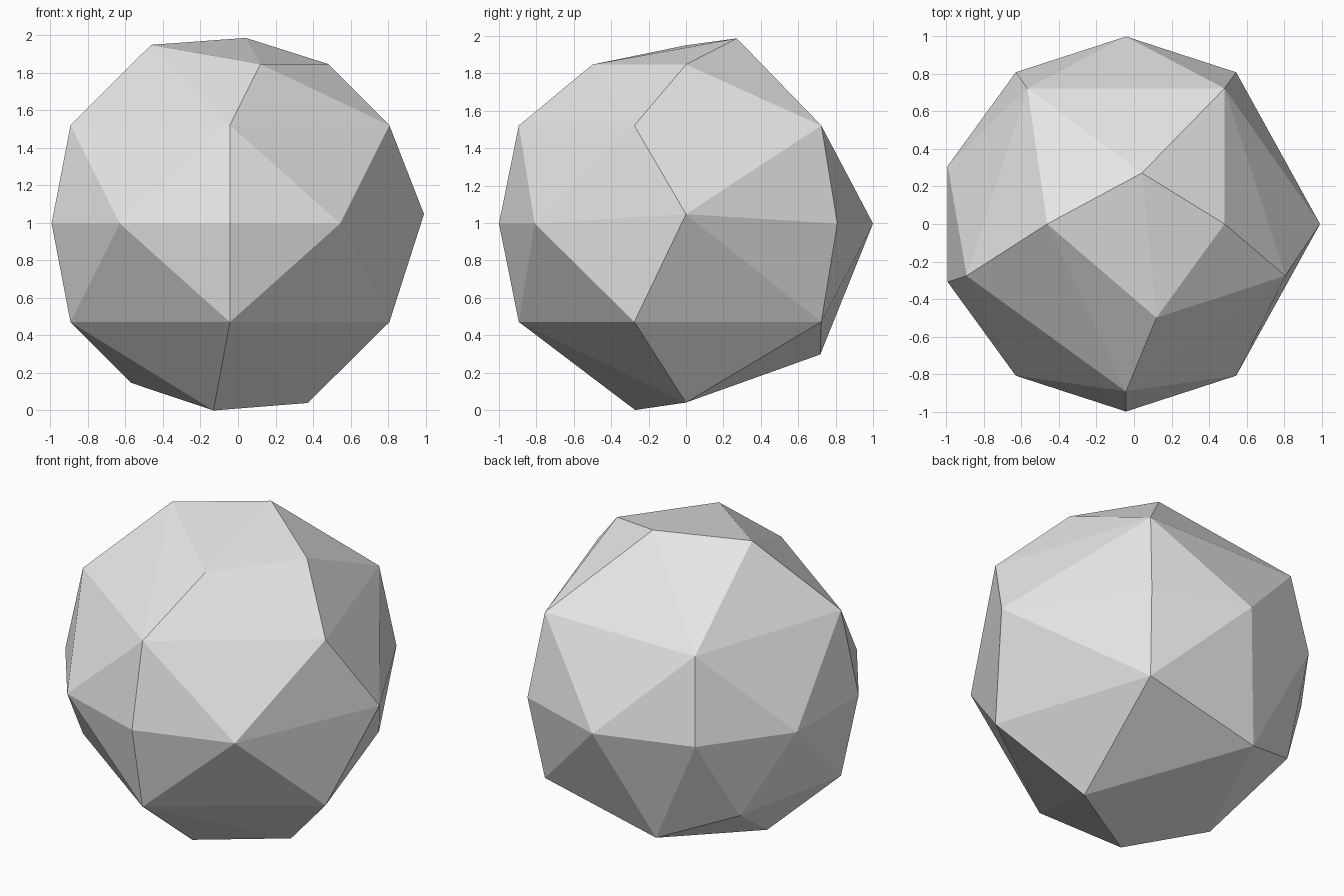
import bpy, bmesh
from math import sin, cos, radians
from mathutils import Vector

cube = bpy.data.objects.get("Cube")
if cube:
    bpy.data.objects.remove(cube, do_unlink=True)


def ring(radius, height, angles):
    """Points on a level circle at the given angles in degrees."""
    return [Vector((radius * cos(radians(a)), radius * sin(radians(a)), height)) for a in angles]


# Level bands of the boulder
points = ring(1.0, 0, range(54, 307, 36))            # equator, open at the right
points += [Vector((1.035, 0, 0.05))]                 # single corner closing the equator
points += ring(0.894, 0.524, range(-18, 271, 72))    # upper band
points += ring(0.894, -0.526, (-18, 54, 198, 270))   # lower band
points += ring(0.85, -0.526, [144])

# Crown, underside and the chipped lower back corner
points += ring(0.526, 0.85, (0, -72))
points += [Vector(p) for p in (
    (-0.42, 0, 0.953), (0.085, 0.272, 0.99),
    (-0.526, 0, -0.85), (0.415, 0, -0.957), (-0.088, -0.272, -0.997),
    (-0.25, 0.718, -0.7),
)]

# Wrap the corners in a faceted skin
bm = bmesh.new()
for p in points:
    bm.verts.new(p + Vector((-0.043, 0, 0.997)))
bmesh.ops.convex_hull(bm, input=list(bm.verts))
bmesh.ops.recalc_face_normals(bm, faces=list(bm.faces))

mesh = bpy.data.meshes.new("boulder")
bm.to_mesh(mesh)
bm.free()
boulder = bpy.data.objects.new("boulder", mesh)
bpy.context.collection.objects.link(boulder)

# Plain stone colour
stone = bpy.data.materials.new("stone_grey")
stone.use_nodes = True
colour = (0.8, 0.8, 0.8, 1)
stone.diffuse_color = colour
stone.node_tree.nodes["Principled BSDF"].inputs["Base Color"].default_value = colour
mesh.materials.append(stone)
